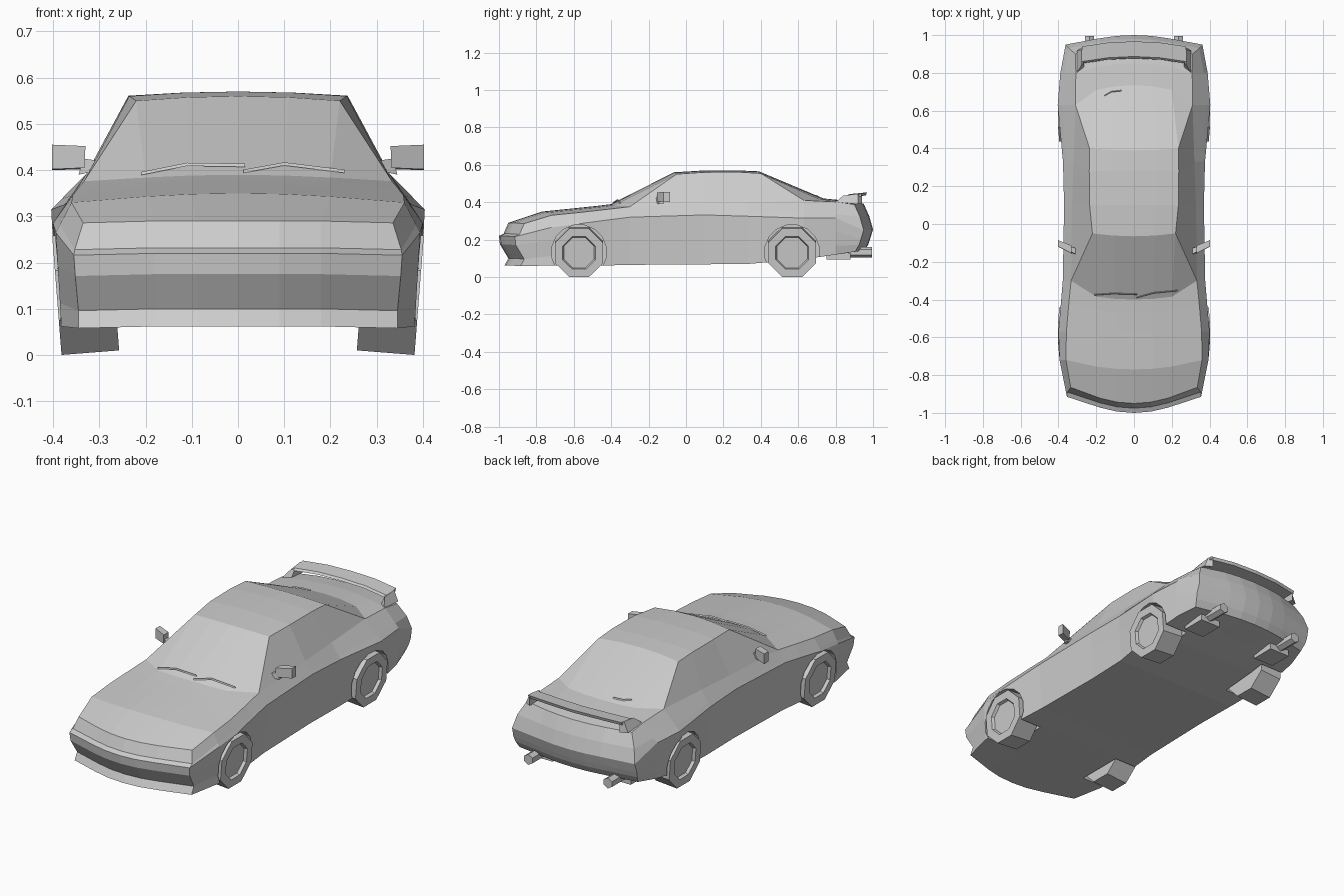
import bpy, bmesh, math
from mathutils import Vector, Matrix

if "Cube" in bpy.data.objects:
    bpy.data.objects.remove(bpy.data.objects["Cube"])


def finish(name, bm):
    bmesh.ops.remove_doubles(bm, verts=bm.verts, dist=1e-4)
    bmesh.ops.dissolve_degenerate(bm, edges=bm.edges, dist=1e-4)
    bmesh.ops.recalc_face_normals(bm, faces=bm.faces)
    me = bpy.data.meshes.new(name)
    bm.to_mesh(me)
    bm.free()
    ob = bpy.data.objects.new(name, me)
    bpy.context.collection.objects.link(ob)
    return ob


def grid(bm, rows, closed=False):
    """Skin a grid of points with quads."""
    vs = [[bm.verts.new(p) for p in r] for r in rows]
    n = len(rows[0])
    for a, b in zip(vs, vs[1:]):
        for j in range(n if closed else n - 1):
            k = (j + 1) % n
            bm.faces.new((a[j], a[k], b[k], b[j]))
    return vs


def solid(name, loops, s=1):
    """Loft closed loops and cap both ends; s=-1 mirrors in x."""
    bm = bmesh.new()
    vs = grid(bm, [[(s * x, y, z) for x, y, z in lp] for lp in loops], True)
    bm.faces.new(vs[0])
    bm.faces.new(vs[-1])
    return finish(name, bm)


def prism(name, yz, x0, x1, s=1):
    return solid(name, [[(x, y, z) for y, z in yz] for x in (x0, x1)], s)


def rect(y0, y1, z0, z1):
    return [(y0, z0), (y1, z0), (y1, z1), (y0, z1)]


def ngon(y, z, r, n):
    return [(y + r * math.cos(2 * math.pi * (i + .5) / n),
             z + r * math.sin(2 * math.pi * (i + .5) / n)) for i in range(n)]


def across(edge, r, c):
    """Half row from the body edge to the centre line."""
    e, r, c = Vector(edge), Vector(r), Vector(c)
    m = c + (r - c) * .25
    m.x = r.x / 2
    return [e, r, m, c]


# Bumper levels: centre y, z, corner half width
FRONT = [(-.97, .062, .345), (-.95, .10, .345), (-.995, .175, .352),
         (-1.0, .22, .355), (-.975, .232, .353), (-.95, .29, .335)]
REAR = [(.955, .14, .35), (.975, .175, .36), (.985, .205, .365),
        (1.0, .255, .362), (.98, .325, .345), (.95, .392, .31)]
# Stations: y, bottom z, crease half width + z, belt half width + z,
# roof/hood edge x, y, z and centre y, z
STATIONS = [
    (-.72, .062, .394, .265, .36, .330, .20, -.755, .343, -.77, .35),
    (-.57, .062, .40, .285, .358, .345, .20, -.565, .363, -.575, .37),
    (-.42, .062, .387, .305, .345, .362, .20, -.455, .375, -.47, .381),
    (-.30, .065, .377, .32, .333, .376, .20, -.385, .384, -.40, .39),
    (-.30, .065, .377, .32, .333, .376, .22, -.05, .55, -.065, .56),
    (.10, .068, .37, .332, .328, .392, .235, .10, .56, .10, .57),
    (.33, .07, .376, .325, .32, .40, .237, .28, .561, .28, .57),
    (.63, .095, .404, .315, .31, .41, .235, .40, .554, .39, .565),
    (.63, .095, .404, .315, .31, .41, .20, .71, .416, .735, .42),
    (.80, .12, .39, .315, .308, .402, .20, .83, .406, .85, .409),
]


def fascia(levels, d):
    return [across((w, y + d, z - .004), (.18, y + d * .33, z), (0, y, z))
            for y, z, w in levels]


front, rear = fascia(FRONT, .085), fascia(REAR, -.05)
side = [[r[0] for r in front]]
top, floor = [front[-1]], [front[0]]
for y, zb, cw, cz, bw, bz, rx, ry, rz, my, mz in STATIONS:
    b, c, t = Vector((cw - .012, y, zb)), Vector((cw, y, cz)), Vector((bw, y, bz))
    side.append([b, b.lerp(c, .25), b.lerp(c, .65), c, c.lerp(t, .25), t])
    top.append(across(t, (rx, ry, rz), (0, my, mz)))
    floor.append(across(b, (.2, y, zb), (0, y, zb)))
side.append([r[0] for r in rear])
top.append(rear[-1])
floor.append(rear[0])

# Body shell, both halves welded
bm = bmesh.new()
for s in (1, -1):
    for part in (front, rear, side, top, floor):
        grid(bm, [[(s * p.x, p.y, p.z) for p in r] for r in part])
body = finish("car_body", bm)

# Wheel arches cut from the body
AXLES = {"front": -.572, "rear": .567}
for y in AXLES.values():
    for s in (1, -1):
        cutter = prism("arch_cutter", ngon(y, .132, .148, 16), .25, .5, s)
        cutter.hide_render = True
        mod = body.modifiers.new("arch", 'BOOLEAN')
        mod.object, mod.operation, mod.solver = cutter, 'DIFFERENCE', 'EXACT'
        bpy.context.view_layer.objects.active = body
        bpy.ops.object.modifier_apply(modifier=mod.name)
        bpy.data.objects.remove(cutter)

for s, label in ((1, "left"), (-1, "right")):
    # Eight-sided cambered wheels with a recessed hub
    for axle, y in AXLES.items():
        rings = [(-.065, .14), (.06, .14), (.06, .095), (.045, .088)]
        rot = Matrix.Rotation(math.radians(4.5), 4, 'Y')
        loops = [[rot @ Vector((x, py, pz)) + Vector((.332, y, .134))
                  for py, pz in ngon(0, 0, r, 8)] for x, r in rings]
        solid(f"{axle}_wheel_{label}", loops, s)

    # Door mirrors on short arms
    solid("mirror_" + label, [
        [(.332, -.155, .405), (.332, -.115, .402), (.330, -.115, .452), (.330, -.155, .452)],
        [(.402, -.120, .402), (.402, -.085, .400), (.402, -.085, .455), (.402, -.120, .455)]], s)
    solid("mirror_arm_" + label, [
        [(.30, -.165, .40), (.30, -.13, .40), (.30, -.13, .42), (.30, -.165, .42)],
        [(.345, -.145, .39), (.345, -.12, .39), (.335, -.12, .425), (.335, -.145, .425)]], s)

    # Exhausts
    prism("muffler_" + label, rect(.75, .88, .095, .128), .17, .29, s)
    solid("exhaust_pipe_" + label,
          [[(.235 + a, y, b + .133) for a, b in ngon(0, 0, .028, 6)] for y in (.86, .995)], s)

    # Spoiler posts
    solid("spoiler_post_" + label, [
        [(.265, .83, .40), (.265, .94, .39), (.265, .94, .445), (.265, .86, .435)],
        [(.302, .80, .40), (.302, .92, .39), (.278, .92, .445), (.278, .84, .435)]], s)

# Spoiler wing, gently bowed
solid("spoiler_wing", [
    [(x, y + d, z + (.006 if abs(x) < .2 else 0)) for y, z in
     ((.85, .428), (.935, .43), (.94, .446), (.86, .438))]
    for x, d in ((-.275, 0), (-.14, .02), (0, .027), (.14, .02), (.275, 0))])

# Wipers
WIPERS = {
    "wiper_right": [(-.21, -.375, .393), (-.11, -.368, .413), (.015, -.372, .411)],
    "wiper_left": [(.012, -.39, .398), (.10, -.365, .414), (.23, -.352, .398)],
    "rear_wiper": [(-.155, .68, .438), (-.12, .70, .434), (-.065, .706, .434)],
}
for name, pts in WIPERS.items():
    solid(name, [[(x, y - .003, z - .004), (x, y + .003, z - .004), (x, y, z + .003)]
                 for x, y, z in pts])
